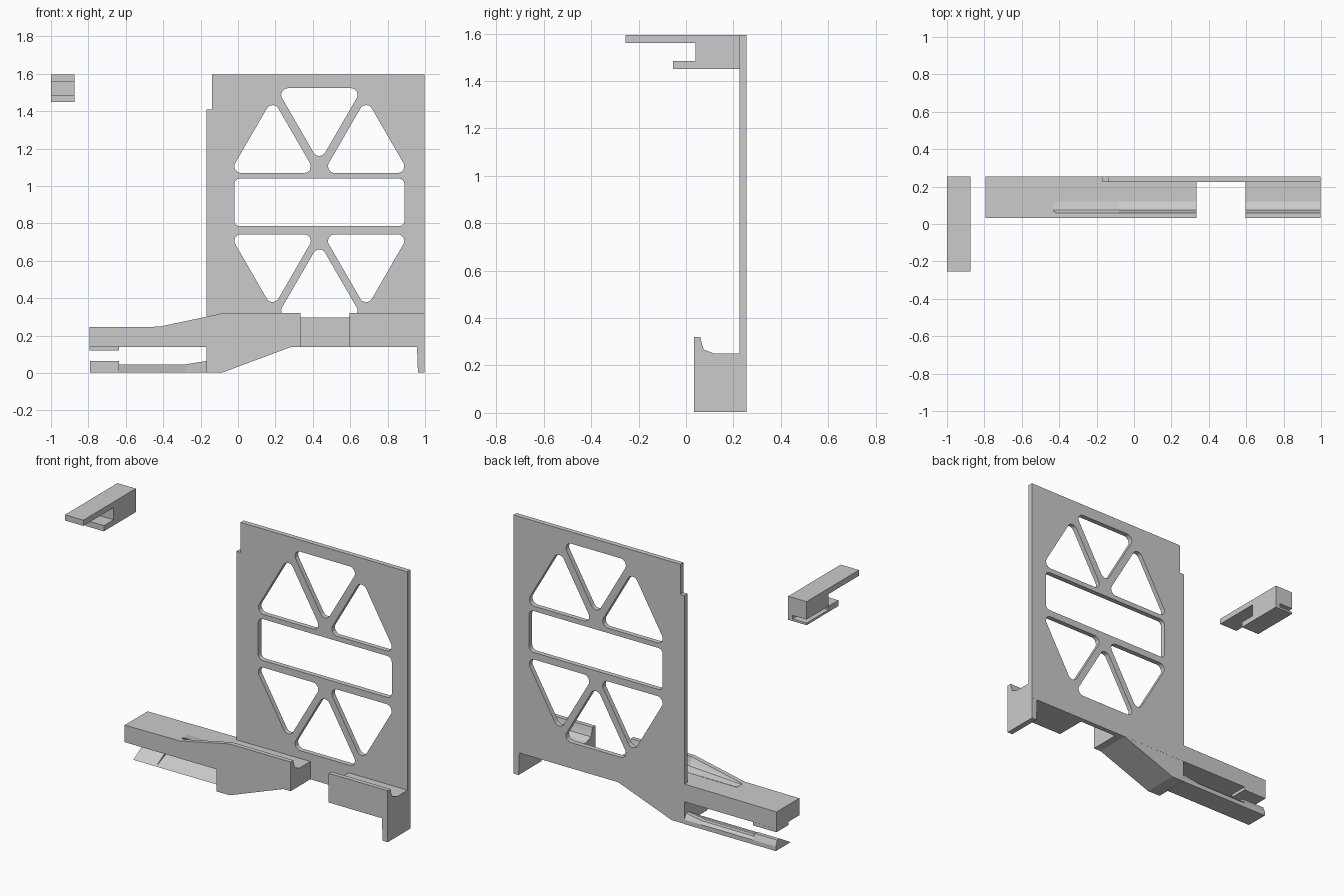
import bpy, bmesh, math
from mathutils import Vector

cube = bpy.data.objects.get("Cube")
if cube:
    bpy.data.objects.remove(cube, do_unlink=True)

GREY = (0.6, 0.6, 0.6, 1)
grey = bpy.data.materials.new("plain grey")
grey.use_nodes = True
grey.diffuse_color = GREY
grey.node_tree.nodes["Principled BSDF"].inputs["Base Color"].default_value = GREY


def add_object(name, bm):
    bmesh.ops.remove_doubles(bm, verts=bm.verts, dist=1e-5)
    bmesh.ops.recalc_face_normals(bm, faces=bm.faces)
    for f in bm.faces:
        f.smooth = False
        f.material_index = 0
    mesh = bpy.data.meshes.new(name)
    bm.to_mesh(mesh)
    bm.free()
    mesh.materials.append(grey)
    obj = bpy.data.objects.new(name, mesh)
    bpy.context.collection.objects.link(obj)
    return obj


def rounded(corners, r, steps=6):
    """Round every corner of a convex outline with an arc."""
    out, n = [], len(corners)
    for i in range(n):
        p = Vector(corners[i])
        a = (Vector(corners[i - 1]) - p).normalized()
        b = (Vector(corners[(i + 1) % n]) - p).normalized()
        half = a.angle(b) / 2
        centre = p + (a + b).normalized() * r / math.sin(half)
        start = p + a * r / math.tan(half) - centre
        end = p + b * r / math.tan(half) - centre
        for k in range(steps + 1):
            d = start.lerp(end, k / steps).normalized() * r
            out.append(tuple(centre + d))
    return out


def prism_y(name, outlines, y0, y1):
    """Extrude front outlines (first is the border, the rest holes) along y."""
    curve = bpy.data.curves.new(name, 'CURVE')
    curve.dimensions = '2D'
    curve.fill_mode = 'BOTH'
    curve.extrude = (y1 - y0) / 2
    for pts in outlines:
        s = curve.splines.new('POLY')
        s.points.add(len(pts) - 1)
        for sp, (x, z) in zip(s.points, pts):
            sp.co = (x, z, 0, 1)
        s.use_cyclic_u = True
    temp = bpy.data.objects.new(name, curve)
    bpy.context.collection.objects.link(temp)
    mesh = bpy.data.meshes.new_from_object(
        temp.evaluated_get(bpy.context.evaluated_depsgraph_get()))
    bm = bmesh.new()
    bm.from_mesh(mesh)
    for v in bm.verts:
        x, z, d = v.co
        v.co = (x, (y0 + y1) / 2 - d, z)
    bpy.data.objects.remove(temp)
    bpy.data.curves.remove(curve)
    bpy.data.meshes.remove(mesh)
    return add_object(name, bm)


def loft_x(name, sections):
    """Join side profiles [(x, [(y, z), ...]), ...] into a closed solid."""
    bm = bmesh.new()
    rings = [[bm.verts.new((x, y, z)) for y, z in prof] for x, prof in sections]
    for a, b in zip(rings, rings[1:]):
        for i in range(len(a)):
            j = (i + 1) % len(a)
            bm.faces.new((a[i], a[j], b[j], b[i]))
    bm.faces.new(rings[0])
    bm.faces.new(rings[-1][::-1])
    return add_object(name, bm)


def box(name, x, y, z):
    prof = [(y[0], z[0]), (y[1], z[0]), (y[1], z[1]), (y[0], z[1])]
    return loft_x(name, [(x[0], prof), (x[1], prof)])


def triangle(x, base, direction):
    h = 0.398 * direction
    return rounded([(x - 0.23, base), (x + 0.23, base), (x, base + h)], 0.035)


FRONT, BACK, INNER = 0.033, 0.255, 0.225

# Back panel with triangular windows and a slot
holes = [triangle(x, 1.07, 1) for x in (0.185, 0.685)]
holes += [triangle(x, 0.742, -1) for x in (0.185, 0.685)]
holes += [triangle(0.435, 1.523, -1), triangle(0.435, 0.298, 1)]
holes.append(rounded([(-0.02, 0.785), (0.89, 0.785), (0.89, 1.04), (-0.02, 1.04)], 0.03))
border = [(-0.168, 0.14), (0.997, 0.14), (0.997, 1.595), (-0.14, 1.595),
          (-0.14, 1.41), (-0.168, 1.41)]
prism_y("back_panel", [border] + holes, INNER, BACK)

# Lower bodies: tapered block with the upper arm, and the block with a leg
prism_y("arm_block", [[(-0.168, 0.004), (-0.08, 0.004), (0.285, 0.14), (0.335, 0.14),
                       (0.335, 0.25), (-0.4, 0.248), (-0.795, 0.245), (-0.795, 0.14),
                       (-0.168, 0.14)]], FRONT, BACK - 0.0005)
prism_y("leg_block", [[(0.595, 0.14), (0.957, 0.14), (0.962, 0.003), (0.997, 0.003),
                       (0.997, 0.25), (0.595, 0.25)]], FRONT, BACK - 0.0005)


# Front lips, one of them rising from the arm
def lip(h):
    return [(FRONT, 0.23), (FRONT, h), (0.06, h), (0.067, 0.25 + 0.6 * (h - 0.25)),
            (0.075, 0.25 + 0.25 * (h - 0.25)), (0.12, 0.25), (0.12, 0.23)]


loft_x("arm_lip", [(-0.43, lip(0.246)), (-0.08, lip(0.32)), (0.335, lip(0.32))])
loft_x("leg_lip", [(0.595, lip(0.32)), (0.997, lip(0.32))])


# Lower arm with a sloped front, and catches at the tips
def wedge(h):
    return [(0.11, 0.003), (BACK, 0.003), (BACK, 0.03), (0.24, h), (0.215, h)]


loft_x("lower_arm", [(-0.79, wedge(0.045)), (-0.28, wedge(0.047)), (-0.165, wedge(0.065))])
loft_x("lower_catch", [(-0.79, wedge(0.065)), (-0.635, wedge(0.065))])
box("upper_catch", (-0.795, -0.635), (0.14, BACK), (0.12, 0.141))

# Separate clip: top tongue, short jaw and a block with a side slot
X0, X1 = -1.0, -0.875
box("clip_tongue", (X0, X1), (-0.255, 0.04), (1.56, 1.595))
box("clip_jaw", (X0, X1), (-0.055, 0.04), (1.45, 1.485))
clip = [(X0, 1.45), (X1, 1.45), (X1, 1.595), (X0, 1.595),
        (X0, 1.485), (-0.905, 1.485), (-0.905, 1.463), (X0, 1.463)]
prism_y("clip_block", [clip], 0.04, BACK)
